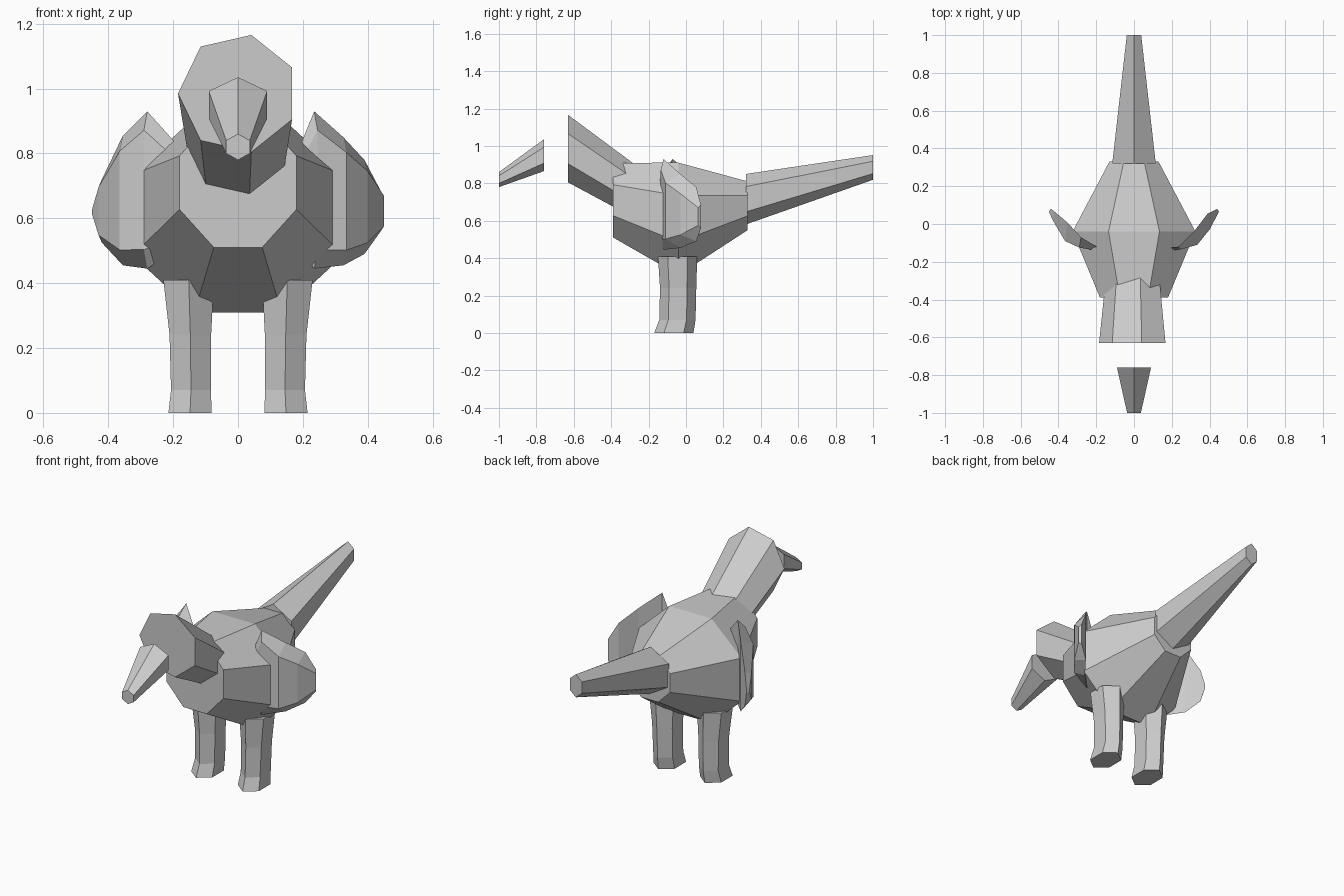
import bpy, bmesh
from math import sin, cos, pi
from mathutils import Vector

cube = bpy.data.objects.get("Cube")
if cube:
    bpy.data.objects.remove(cube, do_unlink=True)

grey = bpy.data.materials.new("plain grey")
grey.use_nodes = True
grey.diffuse_color = (0.6, 0.6, 0.6, 1)
grey.node_tree.nodes["Principled BSDF"].inputs["Base Color"].default_value = (0.6, 0.6, 0.6, 1)


def loft(name, rings):
    """Skin a row of equal point rings and cap both ends."""
    bm = bmesh.new()
    rows = [[bm.verts.new(p) for p in ring] for ring in rings]
    for a, b in zip(rows, rows[1:]):
        for i in range(len(a)):
            j = (i + 1) % len(a)
            bm.faces.new((a[i], a[j], b[j], b[i]))
    bm.faces.new(rows[0])
    bm.faces.new(rows[-1])
    bmesh.ops.recalc_face_normals(bm, faces=bm.faces)
    mesh = bpy.data.meshes.new(name)
    bm.to_mesh(mesh)
    bm.free()
    mesh.materials.append(grey)
    obj = bpy.data.objects.new(name, mesh)
    bpy.context.collection.objects.link(obj)
    return obj


def upright_ring(sides, phase, y, cz, rx, rz):
    """Polygon facing along y."""
    angles = [phase + 2 * pi * i / sides for i in range(sides)]
    return [Vector((rx * cos(a), y, cz + rz * sin(a))) for a in angles]


def flat_ring(sides, phase, z, cx, cy, rx, ry):
    """Polygon facing along z."""
    angles = [phase + 2 * pi * i / sides for i in range(sides)]
    return [Vector((cx + rx * cos(a), cy + ry * sin(a), z)) for a in angles]


def tube(name, sides, phase, sections):
    return loft(name, [upright_ring(sides, phase, *s) for s in sections])


# Torso, tail, neck with head, and beak: y, centre height, x radius, z radius
tube("body", 8, pi / 8, [(-0.39, 0.71, 0.195, 0.216),
                         (-0.04, 0.61, 0.352, 0.325),
                         (0.33, 0.68, 0.141, 0.141)])
tube("tail", 6, pi / 2, [(0.32, 0.715, 0.133, 0.135),
                         (1.0, 0.885, 0.044, 0.066)])
tube("neck_and_head", 7, pi, [(-0.63, 0.985, 0.185, 0.185),
                              (-0.2, 0.71, 0.14, 0.14)])
tube("beak", 6, pi / 2, [(-1.0, 0.82, 0.042, 0.04),
                         (-0.76, 0.95, 0.104, 0.085)])

# Legs: height, centre x, centre y, x radius, y radius
LEG = [(0, 0.148, -0.065, 0.077, 0.105),
       (0.07, 0.145, -0.046, 0.071, 0.097),
       (0.24, 0.147, -0.042, 0.074, 0.097),
       (0.41, 0.152, -0.045, 0.09, 0.105)]
for side, name in ((1, "left_leg"), (-1, "right_leg")):
    loft(name, [flat_ring(6, pi / 2, z, side * cx, cy, rx, ry)
                for z, cx, cy, rx, ry in LEG])


def wing(name, side, columns):
    """Curved plate whose outer panel is inset from its rim."""
    rings = []
    for x, low, high, outer, inner in columns:
        inset = 0.12 * (high - low)
        rings.append([(side * x, outer, low + inset), (side * x, outer, high - inset),
                      (side * (x - 0.01), inner, high), (side * (x - 0.01), inner, low)])
    loft(name, rings)


# Wings: x, low edge, high edge, outer y, inner y
wing("left_wing", 1, [(0.2, 0.5, 0.82, -0.14, -0.125),
                      (0.245, 0.445, 0.93, -0.135, -0.12),
                      (0.335, 0.455, 0.85, -0.11, -0.03),
                      (0.4, 0.49, 0.78, -0.03, 0.055),
                      (0.45, 0.56, 0.685, 0.065, 0.08)])
wing("right_wing", -1, [(0.2, 0.5, 0.83, -0.14, -0.125),
                        (0.29, 0.445, 0.93, -0.125, -0.07),
                        (0.365, 0.455, 0.855, -0.09, 0.01),
                        (0.43, 0.525, 0.72, 0.02, 0.065),
                        (0.45, 0.61, 0.63, 0.065, 0.08)])
